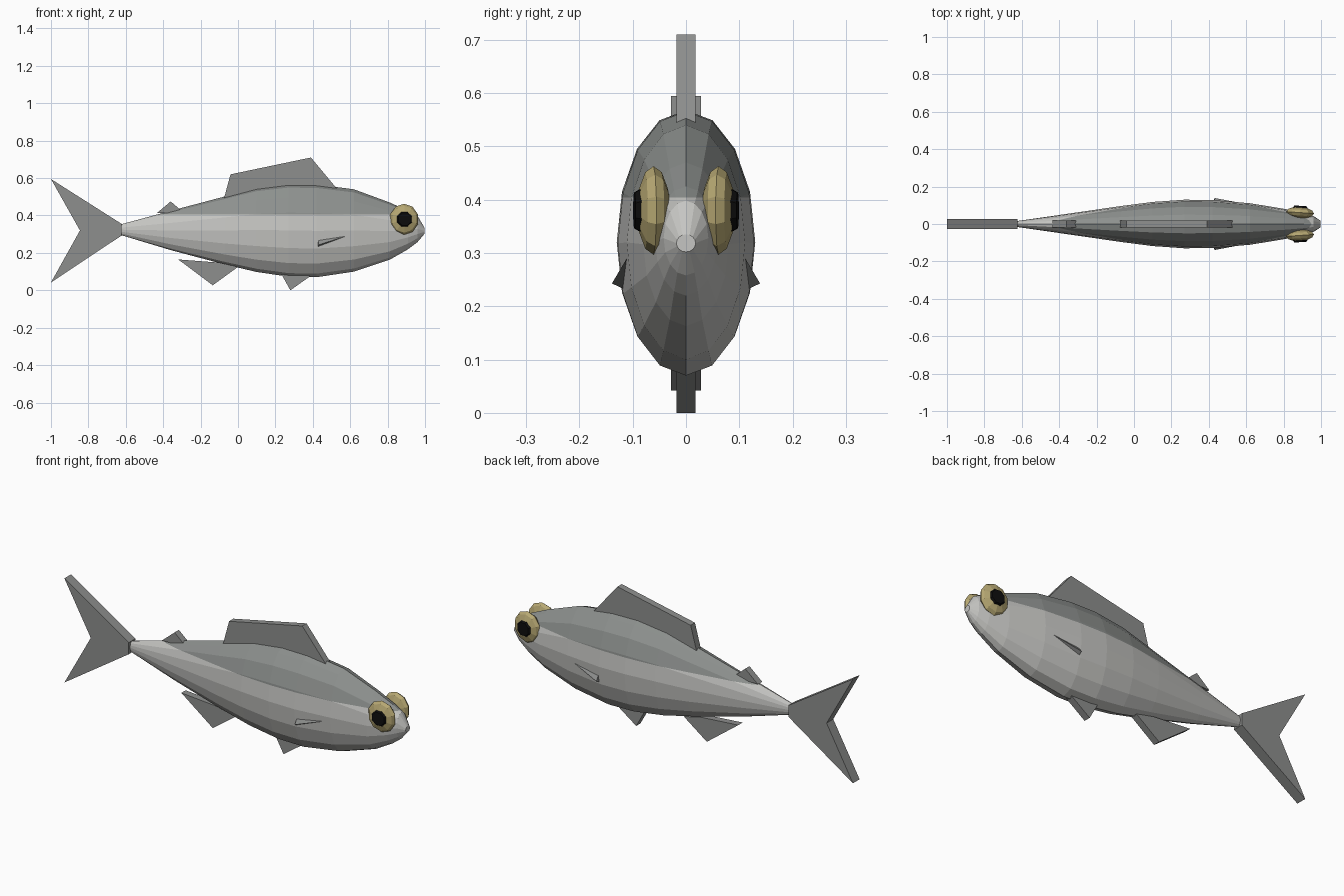
import bpy, bmesh, math
from mathutils import Matrix, Vector

if "Cube" in bpy.data.objects:
    bpy.data.objects.remove(bpy.data.objects["Cube"])


def material(name, rgb):
    m = bpy.data.materials.new(name)
    m.use_nodes = True
    m.diffuse_color = (*rgb, 1)
    m.node_tree.nodes["Principled BSDF"].inputs["Base Color"].default_value = (*rgb, 1)
    return m


silver = material("belly_silver", (0.56, 0.56, 0.54))
back_grey = material("back_grey", (0.27, 0.285, 0.275))
fin_grey = material("fin_grey", (0.27, 0.275, 0.27))
eye_gold = material("eye_gold", (0.47, 0.39, 0.17))
pupil_black = material("pupil_black", (0.004, 0.004, 0.004))


def finish(name, bm, *mats):
    bmesh.ops.recalc_face_normals(bm, faces=bm.faces)
    mesh = bpy.data.meshes.new(name)
    bm.to_mesh(mesh)
    bm.free()
    for m in mats:
        mesh.materials.append(m)
    obj = bpy.data.objects.new(name, mesh)
    bpy.context.collection.objects.link(obj)
    return obj


# Body: elliptical rings as (x, bottom, top, half width)
STATIONS = [
    (-0.625, 0.295, 0.353, 0.016),
    (-0.36, 0.215, 0.425, 0.054),
    (-0.07, 0.138, 0.502, 0.096),
    (0.1, 0.098, 0.547, 0.118),
    (0.27, 0.073, 0.568, 0.130),
    (0.42, 0.070, 0.566, 0.128),
    (0.62, 0.100, 0.540, 0.111),
    (0.81, 0.163, 0.470, 0.080),
    (0.91, 0.220, 0.425, 0.058),
    (0.96, 0.258, 0.398, 0.042),
    (0.997, 0.302, 0.335, 0.018),
]
SIDES = 16
COLOUR_LINE = 0.404

bm = bmesh.new()
rings = []
for x, low, high, half in STATIONS:
    mid, tall = (low + high) / 2, (high - low) / 2
    angles = [math.tau * i / SIDES for i in range(SIDES)]
    rings.append([bm.verts.new((x, half * math.sin(a), mid + tall * math.cos(a)))
                  for a in angles])
for a, b in zip(rings, rings[1:]):
    for i in range(SIDES):
        j = (i + 1) % SIDES
        bm.faces.new((a[i], a[j], b[j], b[i]))
bm.faces.new(rings[0])
bm.faces.new(rings[-1])
# Cut along the flank so that the back takes its own colour
bmesh.ops.bisect_plane(bm, geom=bm.verts[:] + bm.edges[:] + bm.faces[:],
                       plane_co=(0, 0, COLOUR_LINE), plane_no=(0, 0, 1))
for f in bm.faces:
    f.material_index = int(f.calc_center_median().z > COLOUR_LINE)
finish("body", bm, silver, back_grey)


# Centre-line fins: flat outlines in x and z, extruded across y
def fin(name, outline, half):
    bm = bmesh.new()
    face = bm.faces.new([bm.verts.new((x, -half, z)) for x, z in outline])
    new = bmesh.ops.extrude_face_region(bm, geom=[face])["geom"]
    bmesh.ops.translate(bm, vec=(0, 2 * half, 0),
                        verts=[v for v in new if isinstance(v, bmesh.types.BMVert)])
    finish(name, bm, fin_grey)


fin("tail_fin", [(-1, 0.595), (-0.845, 0.32), (-1, 0.042),
                 (-0.622, 0.293), (-0.622, 0.355)], 0.028)
fin("dorsal_fin", [(-0.078, 0.48), (-0.04, 0.62), (0.39, 0.71), (0.54, 0.53)], 0.018)
fin("rear_dorsal_fin", [(-0.435, 0.412), (-0.36, 0.475), (-0.29, 0.415)], 0.018)
fin("anal_fin", [(-0.32, 0.165), (-0.135, 0.027), (0, 0.125), (-0.1, 0.148)], 0.018)
fin("pelvic_fin", [(0.23, 0.09), (0.28, 0), (0.4, 0.085)], 0.018)

TURN = Matrix.Rotation(math.radians(-90), 4, "X")

for side, label in ((1, "left"), (-1, "right")):
    mirror = Matrix.Diagonal((1, side, 1, 1))

    # Pectoral fin: a slim wedge opening towards the tail
    bm = bmesh.new()
    tip, top, outer, low = [bm.verts.new((x, side * y, z)) for x, y, z in (
        (0.585, 0.11, 0.292), (0.43, 0.112, 0.28),
        (0.43, 0.139, 0.243), (0.425, 0.112, 0.23))]
    for tri in ((tip, top, outer), (tip, outer, low), (tip, low, top), (top, low, outer)):
        bm.faces.new(tri)
    finish(label + "_pectoral_fin", bm, fin_grey)

    # Eye: flattened low-poly ball, angled with the taper of the head
    place = (mirror @ Matrix.Translation((0.888, 0.061, 0.38))
             @ Matrix.Rotation(math.radians(-4), 4, "Z"))
    bm = bmesh.new()
    bmesh.ops.create_uvsphere(
        bm, u_segments=10, v_segments=6, radius=1,
        matrix=place @ Matrix.Diagonal((0.078, 0.031, 0.083, 1)) @ TURN)
    finish(label + "_eye", bm, eye_gold)

    # Pupil: bevelled octagonal cap
    bm = bmesh.new()
    bmesh.ops.create_cone(
        bm, cap_ends=True, segments=8, radius1=0.045, radius2=0.036, depth=0.014,
        matrix=place @ Matrix.Translation((0, 0.029, 0)) @ TURN
        @ Matrix.Rotation(math.pi / 8, 4, "Z"))
    finish(label + "_pupil", bm, pupil_black)
